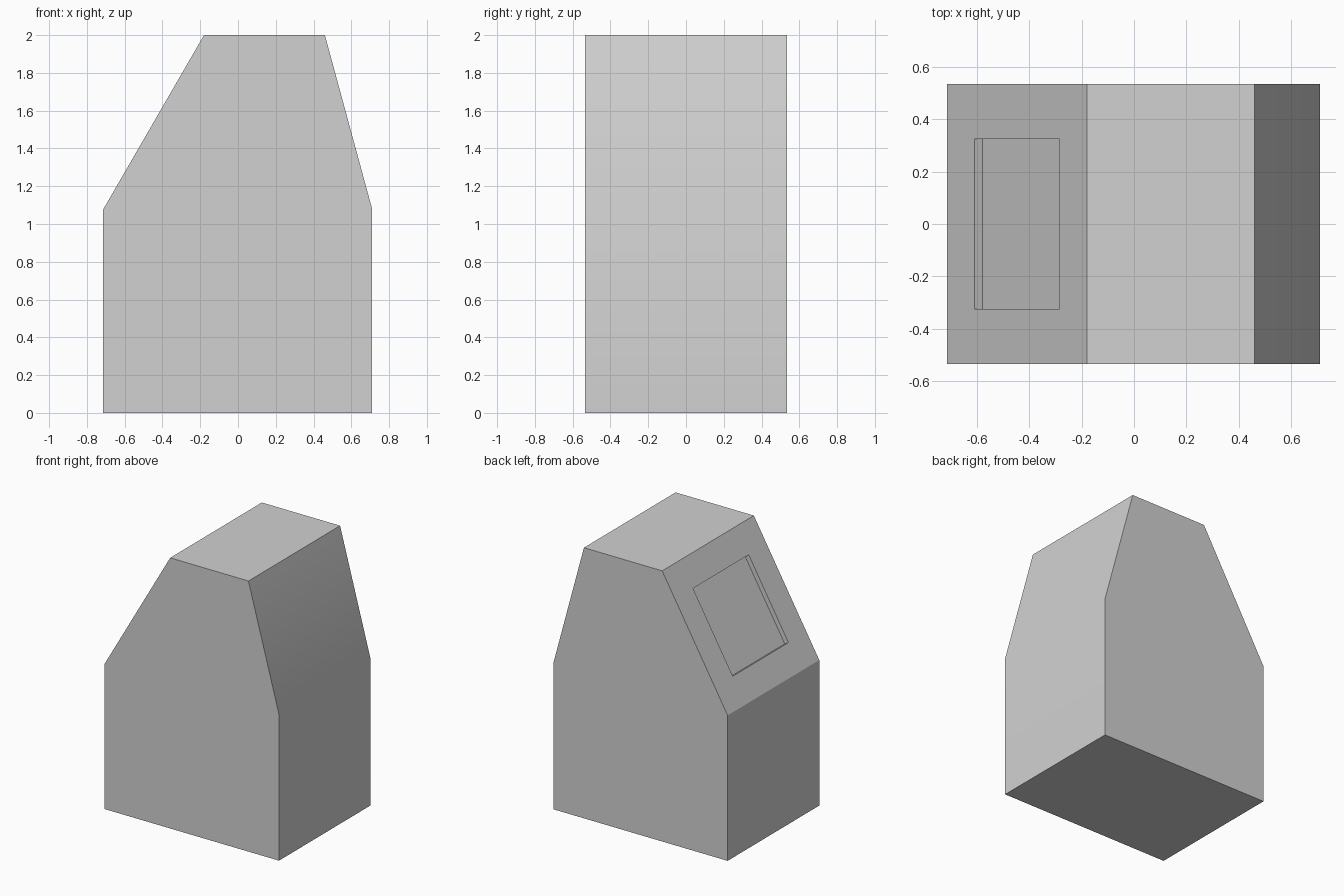
import bpy, bmesh, math
from mathutils import Vector

cube = bpy.data.objects.get("Cube")
if cube:
    bpy.data.objects.remove(cube, do_unlink=True)

HALF_DEPTH = 0.535
FRAME_WIDTH = 0.21
RECESS = 0.035

# One plain grey for the whole block
grey = bpy.data.materials.new("light_grey")
grey.use_nodes = True
colour = (0.64, 0.64, 0.64, 1)
grey.diffuse_color = colour
grey.node_tree.nodes["Principled BSDF"].inputs["Base Color"].default_value = colour

# Side outline of the block, swept from front to back
outline = [(-0.715, 0), (0.71, 0), (0.71, 1.08), (0.46, 2), (-0.18, 2), (-0.715, 1.075)]
bm = bmesh.new()
front = bm.faces.new([bm.verts.new((x, -HALF_DEPTH, z)) for x, z in outline])
swept = bmesh.ops.extrude_face_region(bm, geom=[front], use_keep_orig=True)
back_verts = [v for v in swept["geom"] if isinstance(v, bmesh.types.BMVert)]
bmesh.ops.translate(bm, verts=back_verts, vec=(0, 2 * HALF_DEPTH, 0))
bmesh.ops.recalc_face_normals(bm, faces=bm.faces)

# Recessed panel framed by the wide slope
slope = max(bm.faces, key=lambda f: f.normal.dot(Vector((-0.87, 0, 0.49))))
bmesh.ops.inset_individual(bm, faces=[slope], thickness=FRAME_WIDTH, use_even_offset=True)
normal = slope.normal.copy()
panel = bmesh.ops.extrude_discrete_faces(bm, faces=[slope])["faces"][0]
bmesh.ops.translate(bm, verts=panel.verts[:], vec=-normal * RECESS)
bmesh.ops.recalc_face_normals(bm, faces=bm.faces)

mesh = bpy.data.meshes.new("sloped_block")
bm.to_mesh(mesh)
bm.free()
mesh.materials.append(grey)
block = bpy.data.objects.new("sloped_block", mesh)
bpy.context.collection.objects.link(block)

# Soft shading across the shallow bend, sharp elsewhere
bpy.ops.object.select_all(action='DESELECT')
block.select_set(True)
bpy.context.view_layer.objects.active = block
bpy.ops.object.shade_smooth_by_angle(angle=math.radians(28))
